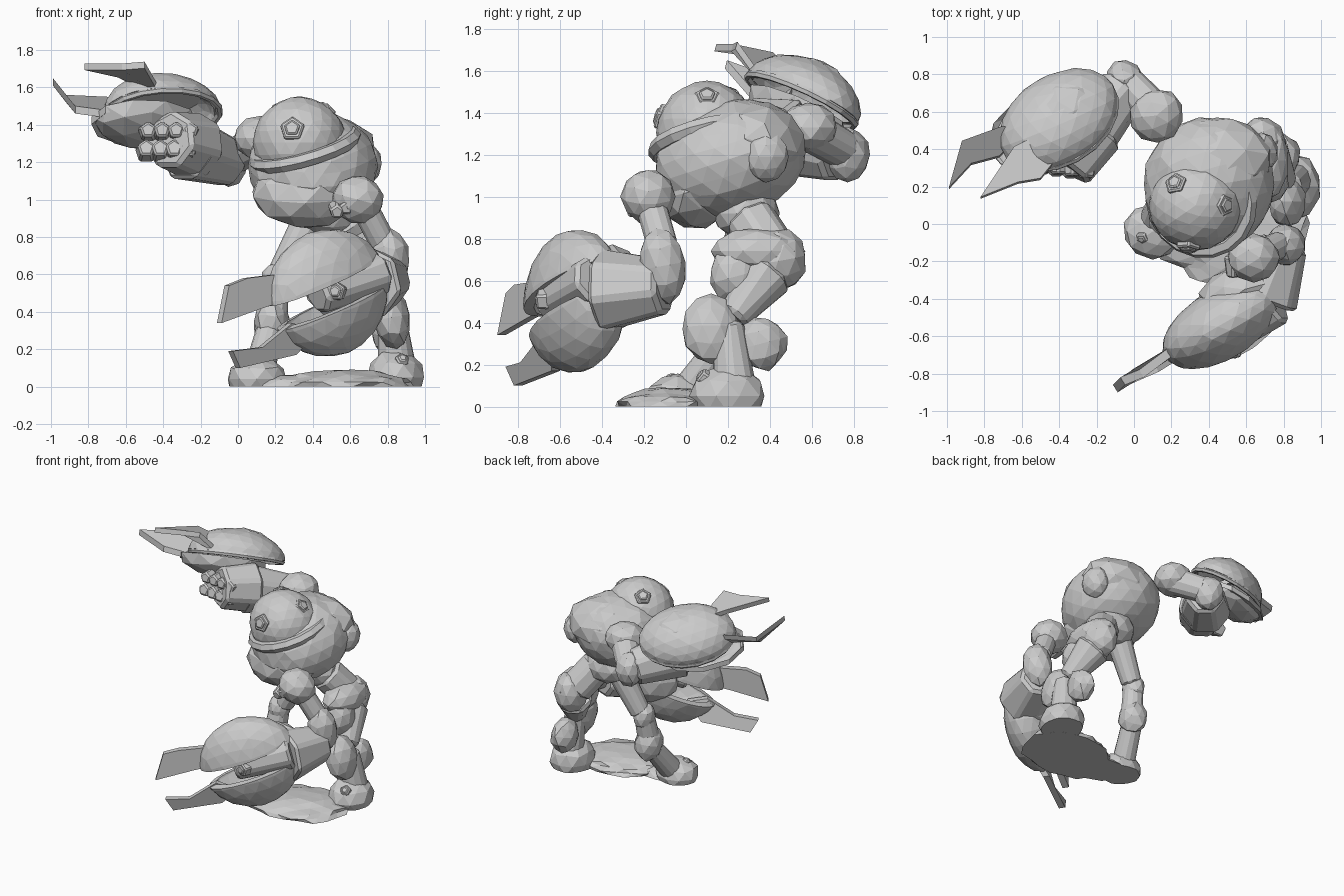
import bpy, bmesh, math, random
from mathutils import Vector, Matrix, Euler

random.seed(4)
cube = bpy.data.objects.get("Cube")
if cube:
    bpy.data.objects.remove(cube)

stone = bpy.data.materials.new("stone_grey")
stone.use_nodes = True
stone.diffuse_color = (0.6, 0.6, 0.6, 1)
stone.node_tree.nodes["Principled BSDF"].inputs["Base Color"].default_value = (0.6, 0.6, 0.6, 1)


def finish(name, bm, matrix=None):
    if matrix:
        bm.transform(matrix)
    bmesh.ops.recalc_face_normals(bm, faces=bm.faces)
    mesh = bpy.data.meshes.new(name)
    bm.to_mesh(mesh)
    bm.free()
    mesh.materials.append(stone)
    obj = bpy.data.objects.new(name, mesh)
    bpy.context.collection.objects.link(obj)
    return obj


def blob(name, loc, size, rot=(0, 0, 0), detail=2, rough=0.04, above=None, below=None, wall=0):
    """Faceted boulder, optionally cut flat or hollowed into a shell."""
    bm = bmesh.new()
    bmesh.ops.create_icosphere(bm, subdivisions=detail, radius=1)
    for v in bm.verts:
        v.co *= 1 + random.uniform(-rough, rough)
    for level, outer in ((above, False), (below, True)):
        if level is not None:
            geom = bm.verts[:] + bm.edges[:] + bm.faces[:]
            cut = bmesh.ops.bisect_plane(bm, geom=geom, plane_co=(0, 0, level), plane_no=(0, 0, 1),
                                         clear_outer=outer, clear_inner=not outer)
            if not wall:
                rim = [e for e in cut["geom_cut"] if isinstance(e, bmesh.types.BMEdge)]
                bmesh.ops.contextual_create(bm, geom=rim)
    turn = Euler([math.radians(a) for a in rot]).to_matrix().to_4x4()
    obj = finish(name, bm, Matrix.Translation(loc) @ turn @ Matrix.Diagonal((*size, 1)))
    if wall:
        solid = obj.modifiers.new("wall", "SOLIDIFY")
        solid.thickness = wall
        solid.offset = -1
    return obj


def limb(name, a, b, ra, rb, sides=7, bevel=0.02):
    """Tapered faceted column between two points."""
    a, b = Vector(a), Vector(b)
    bm = bmesh.new()
    bmesh.ops.create_cone(bm, cap_ends=True, segments=sides, radius1=ra, radius2=rb, depth=(b - a).length)
    turn = (b - a).to_track_quat("Z", "Y").to_matrix().to_4x4()
    obj = finish(name, bm, Matrix.Translation((a + b) / 2) @ turn)
    mod = obj.modifiers.new("bevel", "BEVEL")
    mod.width = bevel
    mod.segments = 1
    return obj


def bolt(name, loc, normal, r):
    """Low five-sided stud with a smaller raised cap."""
    loc, n = Vector(loc), Vector(normal).normalized()
    limb(name, loc - n * r, loc + n * r * 0.1, r, r * 0.9, 5, 0.008)
    limb(name + "_cap", loc, loc + n * r * 0.25, r * 0.65, r * 0.55, 5, 0.006)


def blade(name, points, thick):
    """Flat pointed plate from an outline, given thickness along a vector."""
    bm = bmesh.new()
    t = Vector(thick) / 2
    front = [bm.verts.new(Vector(p) - t) for p in points]
    back = [bm.verts.new(Vector(p) + t) for p in points]
    bm.faces.new(front)
    bm.faces.new(back[::-1])
    for i in range(len(points)):
        j = (i + 1) % len(points)
        bm.faces.new((front[i], front[j], back[j], back[i]))
    return finish(name, bm)


def fist(name, start, step, out, r):
    """Row of four curled fingers."""
    for i in range(4):
        p = Vector(start) + Vector(step) * i
        limb(f"{name}_finger_{i + 1}", p - Vector(out), p + Vector(out) * 0.4, r * 1.1, r * 0.8, 5, 0.01)


def collar(name, loc, radius, tube, rot, squash=1):
    """Faceted ring, like the lip around the dome."""
    bpy.ops.mesh.primitive_torus_add(major_segments=18, minor_segments=6, major_radius=radius,
                                     minor_radius=tube, location=loc,
                                     rotation=[math.radians(a) for a in rot])
    obj = bpy.context.object
    obj.name = name
    obj.scale.y = squash
    obj.data.materials.append(stone)


# Torso, dome head and hips
blob("torso", (0.4, 0.21, 1.18), (0.35, 0.37, 0.28), (18, 0, 0), 3, 0.02)
blob("belly", (0.36, 0.05, 1.03), (0.29, 0.2, 0.18), (14, 0, 0))
blob("upper_back", (0.44, 0.35, 1.26), (0.3, 0.23, 0.2), (-15, 0, 0))
blob("dome_head", (0.33, 0.1, 1.305), (0.25, 0.24, 0.245), detail=3, rough=0.012)
collar("dome_collar", (0.36, 0.12, 1.27), 0.27, 0.04, (12, -16, 0))
bolt("front_bolt", (0.29, -0.13, 1.38), (-0.1, -1, 0.3), 0.075)
bolt("side_bolt", (0.49, 0.1, 1.48), (0.7, 0, 0.7), 0.07)
bolt("rear_bolt", (0.22, 0.22, 1.49), (-0.4, 0.5, 0.8), 0.07)
blob("hip_block", (0.46, 0.29, 0.92), (0.18, 0.16, 0.13))
blob("side_joint", (0.68, 0.38, 1.19), (0.09, 0.11, 0.12))

# Left leg
limb("left_thigh", (0.55, 0.3, 0.9), (0.67, 0.42, 0.72), 0.13, 0.13)
blob("left_knee", (0.69, 0.44, 0.7), (0.12, 0.14, 0.15), (10, 0, 20))
blob("left_knee_guard", (0.7, 0.34, 0.74), (0.13, 0.22, 0.11), (0, 0, 0))
blob("left_knee_plate", (0.72, 0.24, 0.62), (0.11, 0.13, 0.14), (15, 0, 0))
limb("left_shin", (0.7, 0.39, 0.64), (0.8, 0.22, 0.42), 0.14, 0.08)
blob("left_shin_guard", (0.82, 0.12, 0.37), (0.1, 0.14, 0.17), (0, -10, 0))
limb("left_ankle", (0.82, 0.2, 0.4), (0.85, 0.23, 0.1), 0.08, 0.11)
blob("left_calf", (0.8, 0.36, 0.3), (0.09, 0.12, 0.13), (15, 0, 0), 2, 0.08)
blob("left_foot", (0.84, 0.2, 0.05), (0.16, 0.18, 0.15), (0, 0, 0), 2, 0.04, above=-0.33)
bolt("left_foot_bolt", (0.88, 0.07, 0.15), (0.2, -0.8, 0.6), 0.045)

# Right leg
limb("right_thigh", (0.38, 0.28, 0.88), (0.22, 0.24, 0.58), 0.1, 0.08)
blob("right_knee", (0.2, 0.23, 0.56), (0.08, 0.09, 0.1))
limb("right_shin", (0.2, 0.23, 0.55), (0.18, 0.19, 0.34), 0.08, 0.09)
blob("right_calf", (0.18, 0.2, 0.34), (0.1, 0.11, 0.13), (15, 0, 0), 2, 0.08)
limb("right_ankle", (0.17, 0.18, 0.3), (0.11, 0.01, 0.07), 0.08, 0.09)
blob("right_foot", (0.1, -0.04, 0.04), (0.16, 0.15, 0.12), (0, 0, 0), 2, 0.04, above=-0.33)
bolt("right_foot_bolt", (0.04, -0.08, 0.14), (-0.3, -0.5, 0.8), 0.04)

# Rough ground slab under the feet
blob("ground_slab", (0.57, -0.06, 0), (0.36, 0.28, 0.09), (0, 0, 10), 3, 0.08, above=0)
blob("ground_ridge", (0.32, -0.08, 0), (0.25, 0.16, 0.07), (0, 0, -10), 2, 0.08, above=0)

# Left arm, reaching down and forward
blob("left_shoulder", (0.64, -0.18, 1.0), (0.14, 0.13, 0.13), (0, 15, 0))
fist("left_shoulder_plate", (0.53, -0.25, 0.94), (0.05, 0, 0.02), (0, -0.08, -0.02), 0.05)
limb("left_upper_arm", (0.67, -0.17, 0.97), (0.78, -0.11, 0.76), 0.08, 0.08)
blob("left_elbow", (0.81, -0.11, 0.67), (0.11, 0.11, 0.18), (10, 0, 0))
limb("left_forearm", (0.8, -0.1, 0.57), (0.68, -0.4, 0.55), 0.14, 0.21)
blob("left_wrist_guard", (0.59, -0.35, 0.56), (0.25, 0.14, 0.21), (0, 0, 15))

# Left claw, hollow halves around a fist
claw = (0.48, -0.53, 0.5)
turn = (0, -22, 30)
blob("left_claw_upper", claw, (0.37, 0.19, 0.34), turn, 3, 0.012, above=0.2, wall=0.05)
blob("left_claw_lower", claw, (0.36, 0.2, 0.34), turn, 3, 0.012, below=-0.22, wall=0.05)
limb("left_hand", (0.42, -0.64, 0.49), (0.76, -0.42, 0.61), 0.11, 0.13)
bolt("left_hand_bolt", (0.52, -0.7, 0.51), (-0.2, -1, 0), 0.06)
fist("left_hand", (0.54, -0.64, 0.5), (0.06, 0.04, 0.025), (0, -0.06, -0.02), 0.04)
blade("left_claw_upper_tip", [(-0.1, -0.88, 0.34), (-0.06, -0.84, 0.54), (0.04, -0.8, 0.58), (0.2, -0.68, 0.6),
                              (0.3, -0.62, 0.48), (0.12, -0.74, 0.42)], (0.025, -0.04, 0))
blade("left_claw_lower_tip", [(-0.04, -0.84, 0.19), (0.12, -0.77, 0.21), (0.28, -0.67, 0.34), (0.42, -0.62, 0.3),
                              (0.3, -0.62, 0.17), (0, -0.8, 0.1)], (0.025, -0.04, 0))

# Right arm, raised behind
blob("right_shoulder", (0.12, 0.58, 1.33), (0.15, 0.14, 0.12), (0, 0, 40))
limb("right_upper_arm", (0.13, 0.58, 1.32), (-0.04, 0.76, 1.22), 0.11, 0.1)
blob("right_elbow", (-0.05, 0.77, 1.2), (0.1, 0.11, 0.13), (0, 0, 30))
limb("right_forearm", (-0.05, 0.73, 1.2), (-0.28, 0.46, 1.28), 0.14, 0.19)
limb("right_hand", (-0.22, 0.52, 1.28), (-0.37, 0.3, 1.32), 0.19, 0.16)
fist("right_hand", (-0.49, 0.3, 1.27), (0.075, -0.01, 0), (0, -0.07, 0.02), 0.06)
fist("right_knuckle", (-0.48, 0.3, 1.37), (0.075, -0.01, 0), (0, -0.06, 0.01), 0.055)

# Right claw, hollow halves with a raised plate
claw = (-0.4, 0.55, 1.46)
turn = (-28, 8, 35)
blob("right_claw_upper", claw, (0.35, 0.26, 0.2), turn, 3, 0.012, above=0.05, wall=0.04)
blob("right_claw_lower", (-0.5, 0.53, 1.43), (0.32, 0.21, 0.15), turn, 2, 0.02, below=0, wall=0.04)
blob("right_claw_plate", (-0.38, 0.58, 1.5), (0.25, 0.18, 0.165), turn, 2, 0.015, above=0.3)
collar("right_claw_rim", claw, 0.33, 0.02, turn, 0.77)
blade("right_claw_outer_tip", [(-0.99, 0.19, 1.63), (-0.92, 0.44, 1.54), (-0.7, 0.52, 1.53), (-0.6, 0.48, 1.46),
                               (-0.72, 0.36, 1.46), (-0.87, 0.32, 1.48)], (0, 0.01, 0.04))
blade("right_claw_inner_tip", [(-0.82, 0.14, 1.71), (-0.64, 0.41, 1.67), (-0.5, 0.48, 1.6), (-0.42, 0.34, 1.58),
                               (-0.5, 0.24, 1.72), (-0.62, 0.22, 1.71)], (0, 0.01, 0.035))
